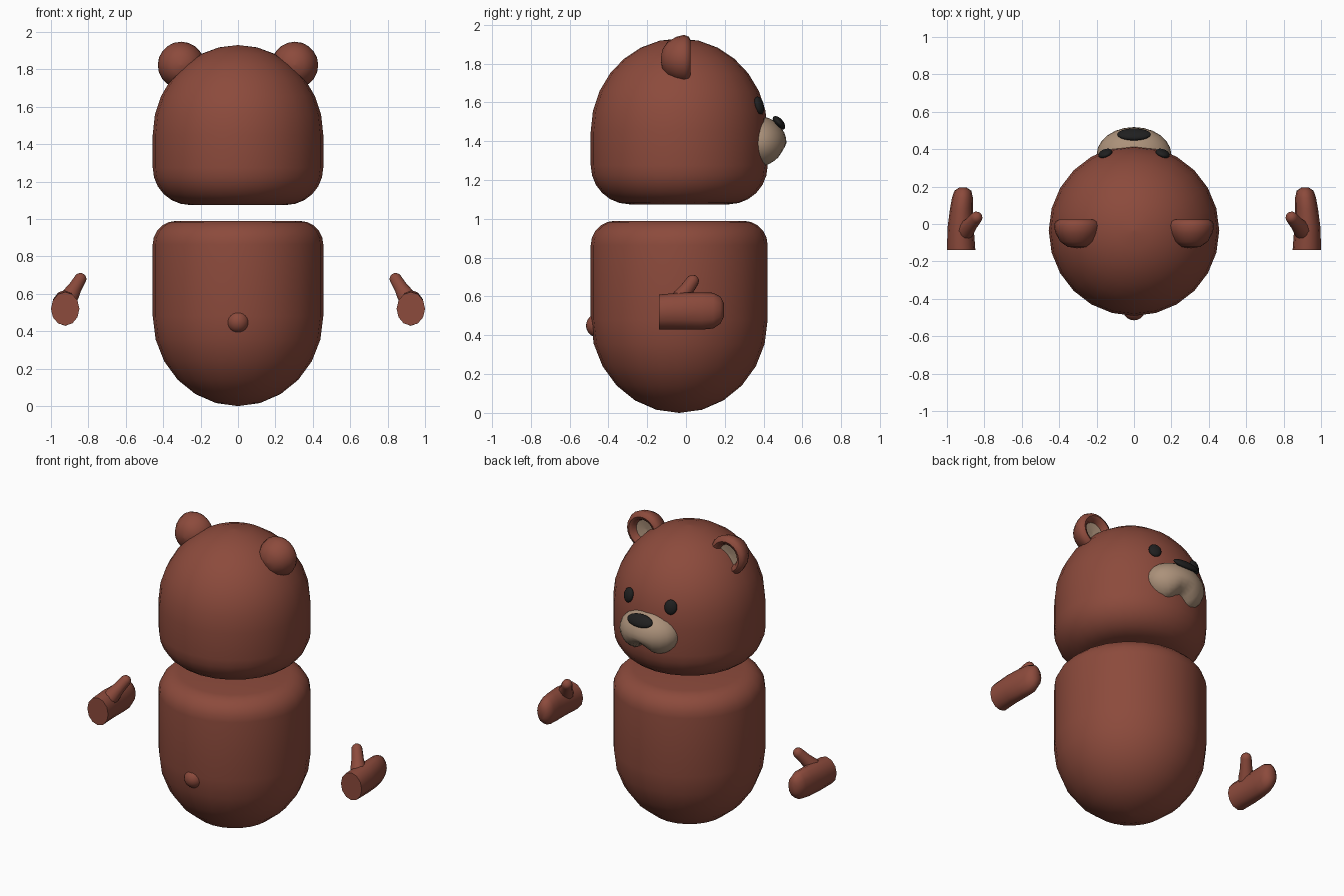
import bpy, bmesh, math
from mathutils import Matrix, Vector, Euler

if "Cube" in bpy.data.objects:
    bpy.data.objects.remove(bpy.data.objects["Cube"])


def material(name, rgb):
    m = bpy.data.materials.new(name)
    m.diffuse_color = (*rgb, 1)
    m.use_nodes = True
    m.node_tree.nodes["Principled BSDF"].inputs["Base Color"].default_value = m.diffuse_color
    return m


BROWN = material("brown fur", (0.262, 0.069, 0.045))
BEIGE = material("beige", (0.41, 0.285, 0.195))
BLACK = material("black", (0.014, 0.014, 0.014))


def finish(bm, name, mats, angle=50):
    bmesh.ops.recalc_face_normals(bm, faces=bm.faces)
    me = bpy.data.meshes.new(name)
    bm.to_mesh(me)
    bm.free()
    for m in mats:
        me.materials.append(m)
    ob = bpy.data.objects.new(name, me)
    bpy.context.collection.objects.link(ob)
    bpy.ops.object.select_all(action='DESELECT')
    ob.select_set(True)
    bpy.context.view_layer.objects.active = ob
    bpy.ops.object.shade_smooth_by_angle(angle=math.radians(angle))
    return ob


def loft(bm, rings):
    """Skin a list of closed point rings and cap both ends."""
    loops = [[bm.verts.new(p) for p in r] for r in rings]
    n = len(loops[0])
    for a, b in zip(loops, loops[1:]):
        for i in range(n):
            j = (i + 1) % n
            bm.faces.new((a[i], a[j], b[j], b[i]))
    bm.faces.new(loops[0])
    bm.faces.new(loops[-1])


def lathe(name, profile, matrix, mats, sides=24, inner=None):
    """Revolve (radius, height) points; inner = radius limit of second colour."""
    bm = bmesh.new()
    loft(bm, [[(r * math.cos(2 * math.pi * i / sides), r * math.sin(2 * math.pi * i / sides), h)
               for i in range(sides)] for r, h in profile])
    if inner:
        for f in bm.faces:
            c = f.calc_center_median()
            if c.z > -0.04 and c.xy.length < inner:
                f.material_index = 1
    bm.transform(matrix)
    return finish(bm, name, mats)


def ellipsoid(name, centre, radii, mat, rot=(0, 0, 0), warp=None):
    bm = bmesh.new()
    bmesh.ops.create_uvsphere(bm, u_segments=24, v_segments=16, radius=1)
    if warp:
        for v in bm.verts:
            warp(v.co)
    bm.transform(Matrix.LocRotScale(Vector(centre), Euler(rot), Vector(radii)))
    return finish(bm, name, [mat], 60)


def arc(cr, cz, rr, rz, a0, a1, n):
    """Profile points on an elliptical arc, angles in degrees."""
    return [(max(cr + rr * math.cos(math.radians(a0 + (a1 - a0) * i / n)), 0.001),
             cz + rz * math.sin(math.radians(a0 + (a1 - a0) * i / n))) for i in range(n + 1)]


# body: round bottom, straight sides, soft flat top
AXIS = Matrix.Translation((0, -0.035, 0))
R = 0.456
lathe("body", arc(0, 0.48, R, 0.48, -90, 0, 6) + arc(R - 0.125, 0.865, 0.125, 0.125, 0, 90, 5),
      AXIS, [BROWN])

# head: soft flat bottom, domed top
lathe("head", arc(R - 0.2, 1.275, 0.2, 0.2, -90, 0, 6) + arc(0, 1.45, R, 0.48, 0, 90, 7),
      AXIS, [BROWN])

# tail
ellipsoid("tail", (0, -0.455, 0.45), (0.06, 0.06, 0.06), BROWN)


# snout with a cleft under the nose
def cleft(co):
    k = math.exp(-(co.x / 0.28) ** 2) * max(0, -co.z)
    co.z += 0.4 * k
    co.y -= 0.25 * k


ellipsoid("snout", (0, 0.37, 1.39), (0.2, 0.148, 0.14), BEIGE, warp=cleft)
ellipsoid("nose", (0, 0.479, 1.495), (0.09, 0.042, 0.022), BLACK, (math.radians(-49), 0, 0))

EAR = [(0.001, -0.13), (0.05, -0.122), (0.09, -0.095), (0.115, -0.05), (0.125, -0.01),
       (0.116, 0.014), (0.097, 0.024), (0.078, 0.015), (0.066, -0.012), (0.001, -0.022)]
# wrist to fingertip: y, centre x, centre z, half width, half height
HAND = [(-0.14, 0.924, 0.52, 0.076, 0.09), (-0.02, 0.927, 0.525, 0.07, 0.095),
        (0.08, 0.923, 0.525, 0.061, 0.096), (0.14, 0.917, 0.527, 0.056, 0.092),
        (0.178, 0.915, 0.53, 0.045, 0.07), (0.195, 0.915, 0.53, 0.02, 0.035)]

for side, s in (("left", -1), ("right", 1)):
    # eyes
    ellipsoid(side + "_eye", (s * 0.153, 0.377, 1.585), (0.039, 0.021, 0.046), BLACK,
              (math.radians(14), 0, math.radians(-s * 20.7)))

    # ears, dished toward the face side
    lathe(side + "_ear", EAR, Matrix.Translation((s * 0.304, 0, 1.823)) @
          Matrix.Rotation(math.radians(-90), 4, 'X'), [BROWN, BEIGE], 20, 0.07)

    # mitten hand
    bm = bmesh.new()
    loft(bm, [[(s * (cx + rx * math.cos(i * math.pi / 6)), y, cz + rz * math.sin(i * math.pi / 6))
               for i in range(12)] for y, cx, cz, rx, rz in HAND])
    finish(bm, side + "_hand", [BROWN])

    # thumb
    base, tip = Vector((s * 0.915, -0.05, 0.56)), Vector((s * 0.843, 0.034, 0.679))
    d = tip - base
    L = d.length
    lathe(side + "_thumb", [(0.05, 0), (0.046, 0.05), (0.037, 0.1)] +
          arc(0, L, 0.033, 0.033, 0, 90, 4),
          Matrix.Translation(base) @ d.to_track_quat('Z', 'Y').to_matrix().to_4x4(), [BROWN], 12)
